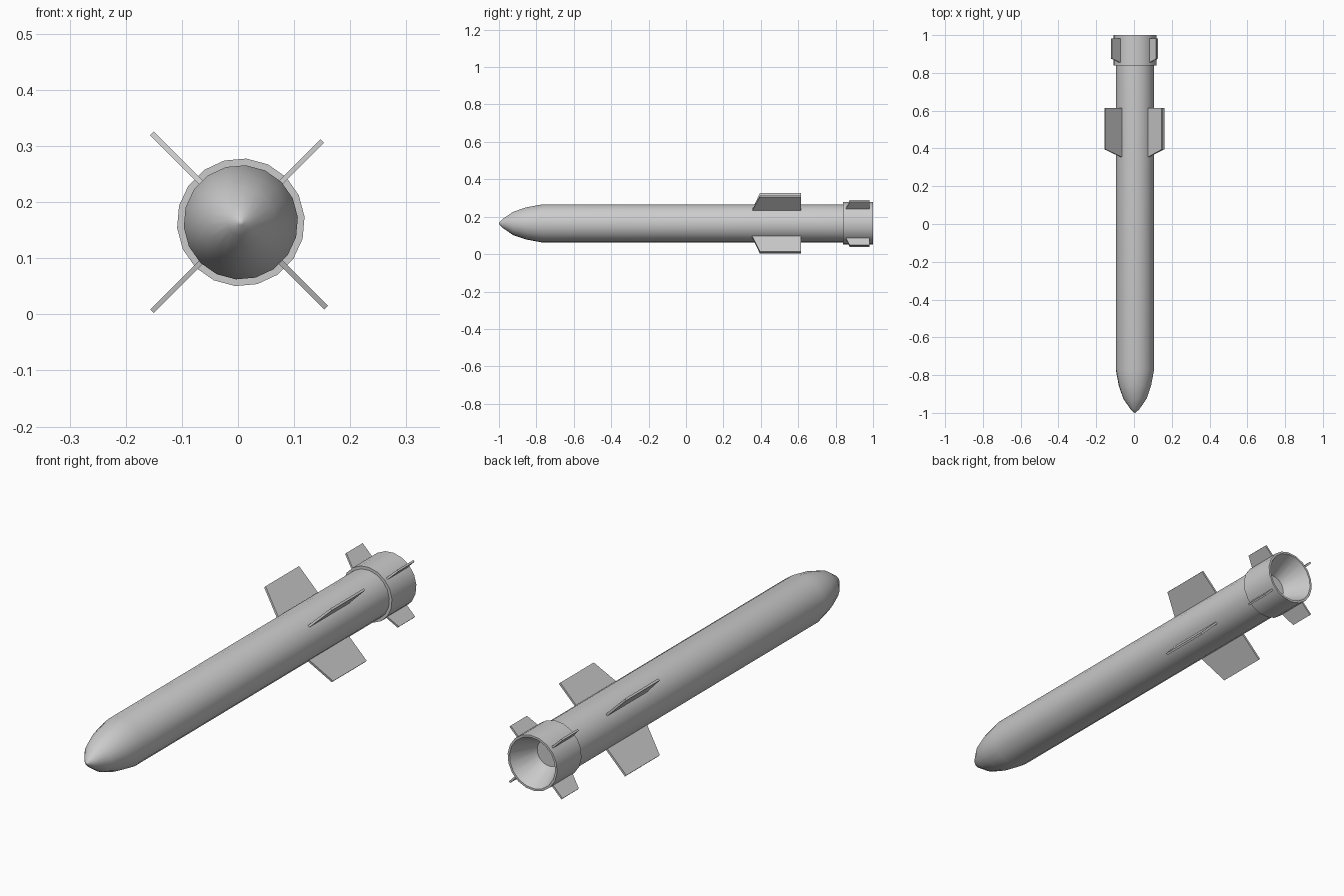
import bpy, bmesh, math

if "Cube" in bpy.data.objects:
    bpy.data.objects.remove(bpy.data.objects["Cube"])

CX, CZ, SIDES = 0.005, 0.164, 18   # long axis position and roundness


def finish(name, bm):
    bmesh.ops.recalc_face_normals(bm, faces=bm.faces[:])
    mesh = bpy.data.meshes.new(name)
    bm.to_mesh(mesh)
    bm.free()
    obj = bpy.data.objects.new(name, mesh)
    bpy.context.collection.objects.link(obj)
    return obj


def lathe(name, profile):
    """Turn (y, radius) points around the long axis; radius 0 makes a pole."""
    bm = bmesh.new()
    rings = []
    for y, r in profile:
        if r == 0:
            rings.append([bm.verts.new((CX, y, CZ))])
            continue
        angles = [math.radians(5 + 360 * i / SIDES) for i in range(SIDES)]
        rings.append([bm.verts.new((CX + r * math.cos(a), y, CZ + r * math.sin(a)))
                      for a in angles])
    for a, b in zip(rings, rings[1:]):
        for i in range(SIDES):
            j = (i + 1) % SIDES
            if len(a) == 1:
                bm.faces.new((a[0], b[i], b[j]))
            elif len(b) == 1:
                bm.faces.new((a[i], a[j], b[0]))
            else:
                bm.faces.new((a[i], a[j], b[j], b[i]))
    obj = finish(name, bm)
    bpy.ops.object.select_all(action='DESELECT')
    obj.select_set(True)
    bpy.context.view_layer.objects.active = obj
    bpy.ops.object.shade_smooth_by_angle(angle=math.radians(35))
    return obj


def fin(name, angle, outline, thickness):
    """Flat plate from (radius, y) outline, turned to an angle around the axis."""
    bm = bmesh.new()
    c, s = math.cos(math.radians(angle)), math.sin(math.radians(angle))
    sides = []
    for t in (-thickness / 2, thickness / 2):
        sides.append([bm.verts.new((CX + r * c - t * s, y, CZ + r * s + t * c))
                      for r, y in outline])
        bm.faces.new(sides[-1])
    n = len(outline)
    for i in range(n):
        j = (i + 1) % n
        bm.faces.new((sides[0][i], sides[0][j], sides[1][j], sides[1][i]))
    return finish(name, bm)


# Tube with pointed nose
lathe("body", [(-1, 0), (-0.998, 0.005), (-0.98, 0.024), (-0.925, 0.062),
               (-0.855, 0.086), (-0.77, 0.102), (0.86, 0.102), (0.86, 0)])

# Tail collar with hollow cone nozzle
lathe("tail_nozzle", [(0.84, 0.098), (0.84, 0.114), (1.0, 0.114),
                      (1.0, 0.105), (0.89, 0.055), (0.89, 0)])

# Four wings and four tail fins: angle, wing tip radius, tail fin tip radius
for i, (angle, wing, tail) in enumerate([(45, 0.205, 0.163), (135, 0.224, 0.174),
                                         (225, 0.224, 0.174), (315, 0.215, 0.167)]):
    fin(f"wing_{i + 1}", angle,
        [(0.095, 0.352), (wing, 0.395), (wing, 0.615), (0.095, 0.615)], 0.009)
    fin(f"tail_fin_{i + 1}", angle,
        [(0.108, 0.853), (tail, 0.875), (tail, 0.982), (0.108, 0.982)], 0.008)
